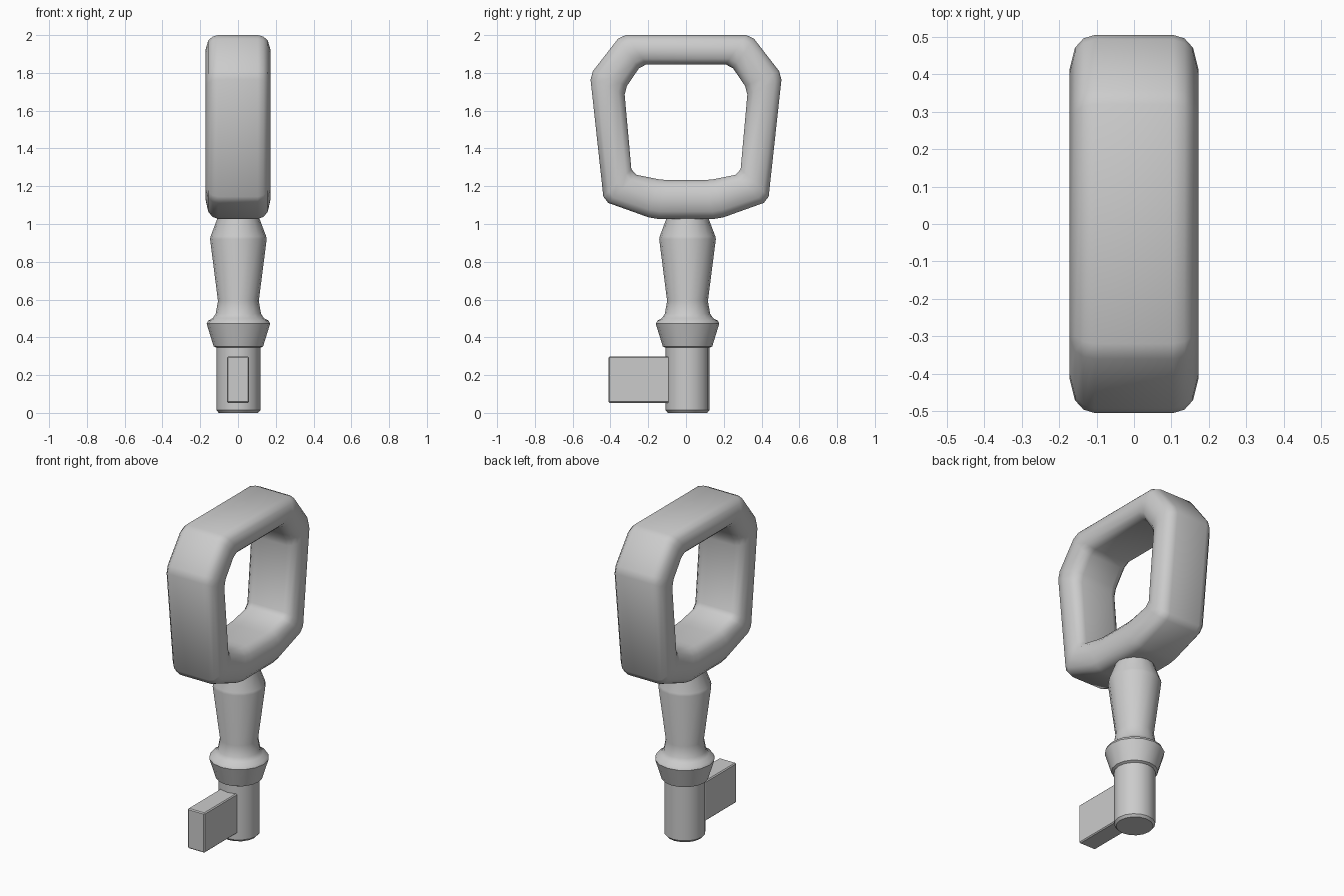
import bpy, bmesh, math
from mathutils import Vector

if "Cube" in bpy.data.objects:
    bpy.data.objects.remove(bpy.data.objects["Cube"])


def finish(name, bm, angle):
    bmesh.ops.recalc_face_normals(bm, faces=bm.faces)
    mesh = bpy.data.meshes.new(name)
    bm.to_mesh(mesh)
    bm.free()
    ob = bpy.data.objects.new(name, mesh)
    bpy.context.collection.objects.link(ob)
    bpy.ops.object.select_all(action='DESELECT')
    ob.select_set(True)
    bpy.context.view_layer.objects.active = ob
    bpy.ops.object.shade_smooth_by_angle(angle=math.radians(angle))
    return ob


def bridge(bm, a, b):
    n = len(a)
    for i in range(n):
        bm.faces.new((a[i], a[(i + 1) % n], b[(i + 1) % n], b[i]))


def outline(half, cut):
    """Mirror a half outline in y, then clip each corner."""
    pts = [Vector(p) for p in half]
    pts += [Vector((-p.x, p.y)) for p in reversed(pts)]
    out = []
    for i, p in enumerate(pts):
        for q in (pts[i - 1], pts[(i + 1) % len(pts)]):
            out.append(p + (q - p).normalized() * cut)
    return out


# Handle ring: rounded section lofted between outer and inner outlines (y, z)
outer = outline([(0.345, 2.0), (0.508, 1.79), (0.435, 1.12), (0.175, 1.027)], 0.025)
inner = outline([(0.235, 1.845), (0.327, 1.71), (0.287, 1.265), (0.12, 1.232)], 0.025)
half_section = [(0.0, 0.105), (0.05, 0.135), (0.19, 0.158), (0.5, 0.172),
                (0.81, 0.158), (0.95, 0.135), (1.0, 0.105)]
section = half_section + [(t, -x) for t, x in reversed(half_section)]
bm = bmesh.new()
loops = []
for t, x in section:
    pts = [o.lerp(i, t) for o, i in zip(outer, inner)]
    loops.append([bm.verts.new((x, p.x, p.y)) for p in pts])
for i in range(len(loops)):
    bridge(bm, loops[i - 1], loops[i])
finish("handle_ring", bm, 40)


def turned(name, profile, sides=16):
    """Closed turned part from (radius, z) pairs."""
    bm = bmesh.new()
    rings = []
    for r, z in profile:
        rings.append([bm.verts.new((0.002 + r * math.cos(k * math.tau / sides),
                                    0.008 + r * math.sin(k * math.tau / sides), z))
                      for k in range(sides)])
    for a, b in zip(rings, rings[1:]):
        bridge(bm, a, b)
    bm.faces.new(rings[0])
    bm.faces.new(rings[-1])
    return finish(name, bm, 40)


# Turned shaft with collar and swelling grip
turned("shaft", [(0.104, 0.0), (0.116, 0.014), (0.116, 0.345), (0.131, 0.352),
                 (0.168, 0.472), (0.16, 0.488), (0.135, 0.502), (0.12, 0.525),
                 (0.108, 0.592), (0.15, 0.92), (0.147, 0.935), (0.113, 1.025),
                 (0.11, 1.10)])

# Key bit: flat plate with softened edges
bm = bmesh.new()
bmesh.ops.create_cube(bm, size=1)
for v in bm.verts:
    v.co = (v.co.x * 0.116, v.co.y * 0.42 - 0.20, v.co.z * 0.246 + 0.176)
bmesh.ops.bevel(bm, geom=bm.edges[:], offset=0.006, segments=1, affect='EDGES')
finish("key_bit", bm, 30)
